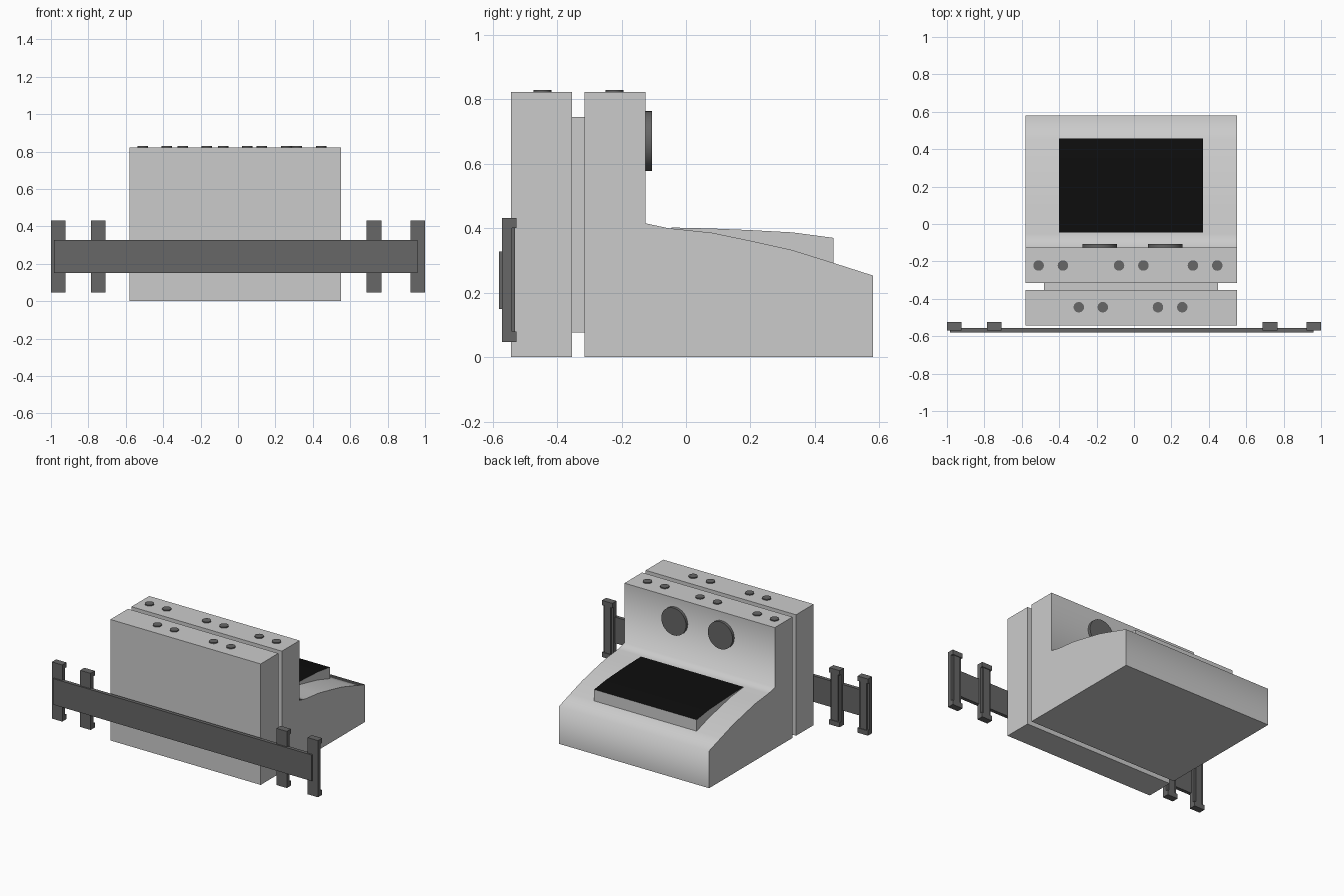
import bpy, bmesh, math
from mathutils import Matrix

old = bpy.data.objects.get("Cube")
if old:
    bpy.data.objects.remove(old, do_unlink=True)


def material(name, value):
    m = bpy.data.materials.new(name)
    m.use_nodes = True
    colour = (value, value, value, 1)
    m.diffuse_color = colour
    m.node_tree.nodes["Principled BSDF"].inputs["Base Color"].default_value = colour
    return m


light = material("light grey", 0.6)
dark = material("dark grey", 0.135)
black = material("screen black", 0.004)


def finish(name, bm, mat, smooth=None):
    bmesh.ops.recalc_face_normals(bm, faces=bm.faces)
    mesh = bpy.data.meshes.new(name)
    bm.to_mesh(mesh)
    bm.free()
    mesh.materials.append(mat)
    obj = bpy.data.objects.new(name, mesh)
    bpy.context.collection.objects.link(obj)
    if smooth:
        bpy.ops.object.select_all(action='DESELECT')
        obj.select_set(True)
        bpy.context.view_layer.objects.active = obj
        bpy.ops.object.shade_smooth_by_angle(angle=math.radians(smooth))
    return obj


def box(name, x, y, z, mat):
    bm = bmesh.new()
    bmesh.ops.create_cube(bm, size=1)
    for v in bm.verts:
        v.co = [(a + b) / 2 + c * (b - a) for (a, b), c in zip((x, y, z), v.co)]
    return finish(name, bm, mat)


def disc(name, centre, radius, depth, mat, facing_back=False):
    bm = bmesh.new()
    turn = Matrix.Rotation(math.pi / 2, 4, 'X') if facing_back else Matrix()
    bmesh.ops.create_cone(bm, cap_ends=True, segments=32, radius1=radius, radius2=radius,
                          depth=depth, matrix=Matrix.Translation(centre) @ turn)
    return finish(name, bm, mat, 40)


def extrude_profile(name, points, x0, x1, mat, smooth):
    """Extrude a side profile of (y, z) points across x."""
    bm = bmesh.new()
    face = bm.faces.new([bm.verts.new((x0, y, z)) for y, z in points])
    out = bmesh.ops.extrude_face_region(bm, geom=[face])
    for v in out["geom"]:
        if isinstance(v, bmesh.types.BMVert):
            v.co.x = x1
    return finish(name, bm, mat, smooth)


# Main housing with a sloping console
LEFT, RIGHT = -0.58, 0.55
extrude_profile("console_body", [
    (-0.315, 0), (0.58, 0), (0.58, 0.253), (0.455, 0.293), (0.33, 0.332), (0.2, 0.361),
    (0.08, 0.386), (-0.055, 0.4), (-0.125, 0.415), (-0.125, 0.822), (-0.315, 0.822),
], LEFT, RIGHT, light, 85)

# Front slab and the narrower spacer that joins it to the housing
box("front_slab", (LEFT, RIGHT), (-0.542, -0.353), (0, 0.822), light)
box("spacer", (-0.48, 0.45), (-0.36, -0.31), (0.077, 0.745), light)

# Raised screen: grey wedge with a black top
screen = extrude_profile("screen", [
    (-0.045, 0.39), (0.08, 0.375), (0.33, 0.32), (0.457, 0.285),
    (0.457, 0.37), (0.33, 0.387), (0.2, 0.394), (0.08, 0.399), (-0.045, 0.402),
], -0.4, 0.37, light, 40)
screen.data.materials.append(black)
for p in screen.data.polygons:
    if p.normal.z > 0.7:
        p.material_index = 1

# Round dials on the back wall
for side, x in (("right", -0.183), ("left", 0.167)):
    disc("dial_" + side, (x, -0.117, 0.67), 0.093, 0.022, dark, True)

# Small round studs on the two top faces
for row, y, xs in (("back", -0.222, (-0.51, -0.38, -0.08, 0.05, 0.315, 0.445)),
                   ("front", -0.445, (-0.295, -0.167, 0.128, 0.258))):
    for i, x in enumerate(xs):
        disc(f"{row}_stud_{i + 1}", (x, y, 0.823), 0.028, 0.012, dark)

# Long cross bar with four upright brackets
box("cross_bar", (-0.985, 0.96), (-0.58, -0.556), (0.15, 0.327), dark)
for i, x in enumerate((-0.961, -0.748, 0.727, 0.961)):
    wide = (x - 0.039, x + 0.039)
    name = f"bracket_{i + 1}"
    box(name + "_plate", wide, (-0.57, -0.54), (0.047, 0.432), dark)
    box(name + "_web", (x - 0.024, x + 0.024), (-0.545, -0.53), (0.07, 0.41), dark)
    for end, z in (("bottom", (0.047, 0.08)), ("top", (0.4, 0.432))):
        box(f"{name}_{end}_lip", wide, (-0.545, -0.525), z, dark)
